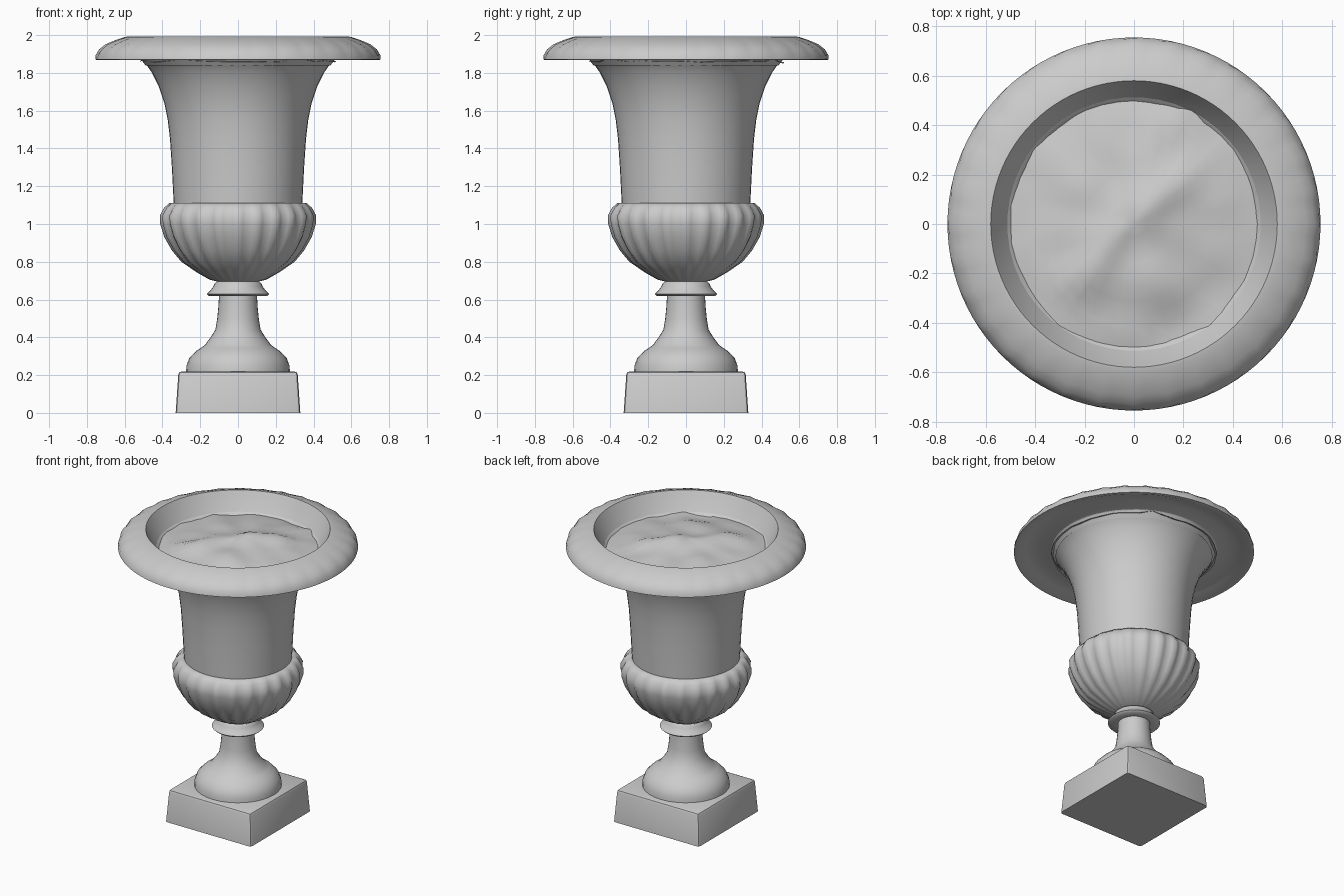
import bpy, bmesh, math
from mathutils import Vector, noise

if "Cube" in bpy.data.objects:
    bpy.data.objects.remove(bpy.data.objects["Cube"])


def finish(name, bm, angle):
    bmesh.ops.recalc_face_normals(bm, faces=bm.faces)
    mesh = bpy.data.meshes.new(name)
    bm.to_mesh(mesh)
    bm.free()
    obj = bpy.data.objects.new(name, mesh)
    bpy.context.collection.objects.link(obj)
    bpy.ops.object.select_all(action='DESELECT')
    bpy.context.view_layer.objects.active = obj
    obj.select_set(True)
    bpy.ops.object.shade_smooth_by_angle(angle=math.radians(angle))
    return obj


def lathe(name, profile, segs=48, lobes=0, closed=False, angle=40):
    """Spin (radius, z, lobe depth) points around z."""
    bm = bmesh.new()
    rings = []
    for p in profile:
        r, z = p[:2]
        depth = p[2] if len(p) > 2 else 0
        ring = []
        for i in range(segs):
            a = 2 * math.pi * i / segs
            rr = r - depth * (0.5 - 0.5 * math.cos(lobes * a))
            ring.append(bm.verts.new((rr * math.cos(a), rr * math.sin(a), z)))
        rings.append(ring)
    pairs = list(zip(rings, rings[1:]))
    if closed:
        pairs.append((rings[-1], rings[0]))
    for lo, hi in pairs:
        for i in range(segs):
            j = (i + 1) % segs
            bm.faces.new((lo[i], lo[j], hi[j], hi[i]))
    return finish(name, bm, angle)


# Square plinth block, tapered with worn edges
bm = bmesh.new()
bmesh.ops.create_cube(bm, size=1)
for v in bm.verts:
    top = v.co.z > 0
    half = 0.315 if top else 0.33
    v.co = (math.copysign(half, v.co.x), math.copysign(half, v.co.y), 0.22 if top else 0)
upper = [e for e in bm.edges if max(v.co.z for v in e.verts) > 0.1]
bmesh.ops.bevel(bm, geom=upper, offset=0.018, segments=2, profile=0.5, affect='EDGES')
finish("plinth_block", bm, 40)

# Foot moulding and flared stem
lathe("foot_and_stem", [
    (0.275, 0.215), (0.273, 0.25), (0.258, 0.29), (0.225, 0.325), (0.195, 0.345),
    (0.175, 0.36), (0.145, 0.40), (0.12, 0.44), (0.11, 0.50), (0.104, 0.56), (0.10, 0.63)], 32)

# Collar between stem and bowl
lathe("stem_collar", [
    (0.095, 0.622), (0.155, 0.62), (0.165, 0.63), (0.145, 0.65),
    (0.13, 0.67), (0.125, 0.685), (0.10, 0.70)], 32, angle=50)

# Fluted lower bowl
lathe("fluted_bowl", [
    (0.09, 0.69), (0.15, 0.705, .004), (0.22, 0.745, .008), (0.30, 0.80, .014),
    (0.35, 0.86, .018), (0.39, 0.93, .02), (0.412, 1.0, .02), (0.414, 1.045, .02),
    (0.392, 1.085, .015), (0.365, 1.11, .006), (0.34, 1.11)], 96, 24, angle=60)

# Bell-shaped body
lathe("bell_body", [
    (0.34, 1.10), (0.345, 1.20), (0.35, 1.30), (0.36, 1.45), (0.372, 1.55),
    (0.39, 1.64), (0.42, 1.73), (0.455, 1.80), (0.50, 1.865), (0.53, 1.885)])

# Overhanging rim with soft carved lobes, and inner wall
lathe("overhanging_rim", [
    (0.52, 1.88), (0.60, 1.895), (0.68, 1.89), (0.735, 1.868), (0.755, 1.87),
    (0.753, 1.895, .006), (0.735, 1.925, .012), (0.70, 1.952, .012), (0.65, 1.973, .008),
    (0.60, 1.99), (0.58, 1.993), (0.565, 1.965), (0.53, 1.90), (0.49, 1.84)], 96, 32, closed=True)

# Earth filling, gently mounded with a diagonal ridge
bm = bmesh.new()


def earth(x, y):
    r = math.hypot(x, y)
    across = (x - y) / math.sqrt(2)
    fall = max(0, 1 - r / 0.52)
    ridge = 0.03 * math.exp(-(across / 0.08) ** 2) * min(1, fall * 2)
    return 1.86 + 0.05 * min(1, fall * 1.6) + ridge + 0.025 * noise.noise(Vector((x * 6, y * 6, 3)))


centre = bm.verts.new((0, 0, earth(0, 0)))
previous = None
for k in range(1, 11):
    ring = []
    for i in range(40):
        a = 2 * math.pi * i / 40
        x, y = 0.052 * k * math.cos(a), 0.052 * k * math.sin(a)
        ring.append(bm.verts.new((x, y, earth(x, y))))
    for i in range(40):
        j = (i + 1) % 40
        if previous:
            bm.faces.new((previous[i], ring[i], ring[j], previous[j]))
        else:
            bm.faces.new((centre, ring[i], ring[j]))
    previous = ring
finish("earth_filling", bm, 40)
